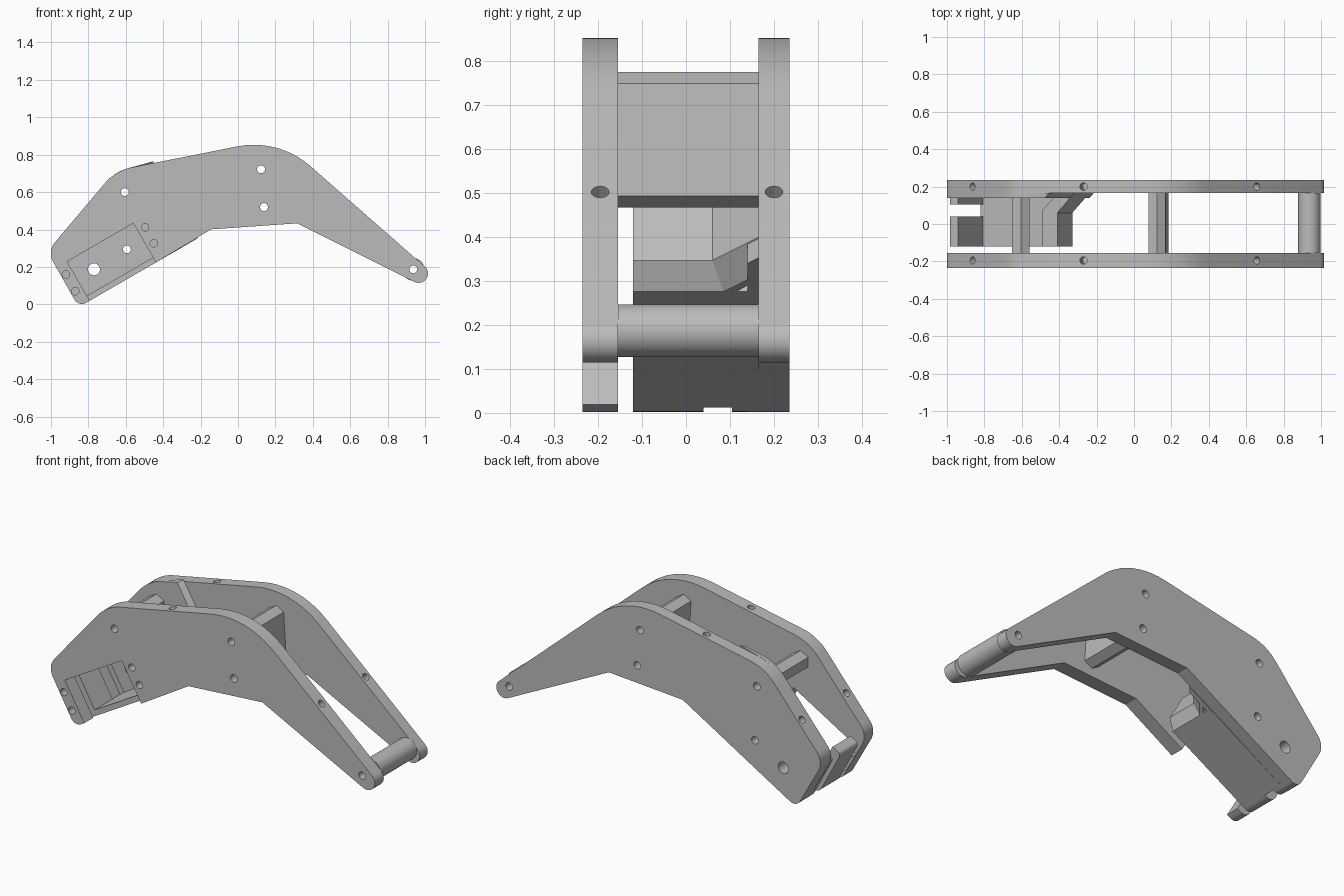
import bpy, bmesh, math
from mathutils import Vector, Matrix

old = bpy.data.objects.get("Cube")
if old:
    bpy.data.objects.remove(old)

grey = bpy.data.materials.new("plain grey")
grey.use_nodes = True
COLOR = (0.5, 0.5, 0.5, 1)
grey.diffuse_color = COLOR
grey.node_tree.nodes["Principled BSDF"].inputs["Base Color"].default_value = COLOR

C, S = math.cos(math.radians(30)), math.sin(math.radians(30))
FRONT, BACK, INNER, INNER_BACK = -0.235, 0.235, -0.155, 0.165


def tilt(d, n):
    """Point in the tilted motor-bay frame (along, up) to x, z."""
    return (C * d - S * n, S * d + C * n)


def rounded(corners, steps=10):
    """Polygon from (x, z[, radius]) corners with filleted corners."""
    pts = []
    for i, c in enumerate(corners):
        p = Vector(c[:2])
        if len(c) < 3:
            pts.append(p)
            continue
        a = (Vector(corners[i - 1][:2]) - p).normalized()
        b = (Vector(corners[(i + 1) % len(corners)][:2]) - p).normalized()
        half = a.angle(b) / 2
        center = p + (a + b).normalized() * c[2] / math.sin(half)
        t = c[2] / math.tan(half)
        u, v = p + a * t - center, p + b * t - center
        sweep = math.pi - 2 * half
        for k in range(steps + 1):
            f = k / steps
            w = u * math.sin((1 - f) * sweep) + v * math.sin(f * sweep)
            pts.append(center + w / math.sin(sweep))
    return pts


def finish(name, bm):
    bmesh.ops.recalc_face_normals(bm, faces=bm.faces)
    mesh = bpy.data.meshes.new(name)
    bm.to_mesh(mesh)
    bm.free()
    mesh.materials.append(grey)
    ob = bpy.data.objects.new(name, mesh)
    bpy.context.scene.collection.objects.link(ob)
    return ob


def loft(name, sections):
    """Solid through matching rings of 3D points."""
    bm = bmesh.new()
    rings = [[bm.verts.new(p) for p in s] for s in sections]
    for r, q in zip(rings, rings[1:]):
        for i in range(len(r)):
            bm.faces.new((r[i - 1], r[i], q[i], q[i - 1]))
    bm.faces.new(rings[0])
    bm.faces.new(rings[-1])
    return finish(name, bm)


def slab(name, pts, y0, y1):
    return loft(name, [[(x, y, z) for x, z in pts] for y in (y0, y1)])


def drill(ob, holes):
    """Cut cylinders given as (centre, axis, radius, length)."""
    bm = bmesh.new()
    for center, axis, r, length in holes:
        rot = Vector(axis).to_track_quat('Z', 'Y').to_matrix().to_4x4()
        bmesh.ops.create_cone(bm, cap_ends=True, segments=24, radius1=r, radius2=r,
                              depth=length, matrix=Matrix.Translation(center) @ rot)
    cutter = finish("cutter", bm)
    cutter.hide_render = True
    mod = ob.modifiers.new("holes", 'BOOLEAN')
    mod.object, mod.solver = cutter, 'EXACT'
    bpy.context.view_layer.update()
    graph = bpy.context.evaluated_depsgraph_get()
    ob.data = bpy.data.meshes.new_from_object(ob.evaluated_get(graph))
    ob.modifiers.clear()
    bpy.data.objects.remove(cutter)


def through(x, z, r=0.021):
    return ((x, 0, z), (0, 1, 0), r, 1)


# Side plate outline, clockwise from the lower left
heel = (*tilt(-0.745, 0.413), 0.045)
shoulder = (-1.02, 0.283, 0.09)
crest = (-0.655, 0.715, 0.255)
outline = [heel, shoulder, crest, (0.217, 0.888, 0.456), (1.29, -0.053, 0.05),
           (0.316, 0.433), (-0.144, 0.401)]
slot = [tilt(d, n) for d, n in ((-0.268, 0.413), (-0.268, 0.655),
                                (-0.677, 0.655), (-0.677, 0.413))]
upper_pin, block_top, block_low, tip = (-0.605, 0.6), (0.123, 0.722), (0.139, 0.52), (0.937, 0.187)
pins = [through(*p) for p in (upper_pin, block_top, block_low, tip)]
bay_screws = [through(x, z, 0.02) for x, z in
              ((-0.497, 0.412), (-0.45, 0.326), (-0.92, 0.16), (-0.87, 0.07))]
motor_holes = [through(-0.594, 0.294), through(-0.77, 0.187, 0.032)]


def edge_holes(y):
    spots = ((-0.865, 0.47, -0.77, 0.637), (-0.27, 0.791, -0.194, 0.981), (0.66, 0.506, 0.653, 0.757))
    return [((x, y, z), (nx, 0, nz), 0.02, 0.16) for x, z, nx, nz in spots]


front_plate = slab("front_plate", rounded(outline + slot), FRONT, INNER)
drill(front_plate, pins + bay_screws + edge_holes(-0.195))
back_plate = slab("back_plate", rounded(outline), INNER_BACK, BACK)
drill(back_plate, pins + motor_holes + edge_holes(0.2))

# Thickened motor pad on the inside of the back plate
pad_outline = rounded([heel, shoulder, crest, (-0.476, 0.752), tilt(-0.035, 0.413)])
flared = [Vector(p) for p in pad_outline]
for p in flared[-2:]:
    p += Vector(tilt(0.025, 0))
pad = loft("motor_pad", [[(x, 0.14, z) for x, z in pad_outline],
                         [(x, INNER_BACK, z) for x, z in flared]])
drill(pad, [pins[0]] + motor_holes)

# Motor bay floor and notched lower end wall
floor = [tilt(d, n) for d, n in ((-0.69, 0.413), (-0.164, 0.413), (-0.164, 0.444), (-0.69, 0.444))]
slab("bay_floor", floor, -0.12, INNER_BACK)
end_profile = rounded([(*tilt(-0.745, 0.413), 0.045), tilt(-0.677, 0.413),
                       tilt(-0.677, 0.71), (*tilt(-0.735, 0.71), 0.02)])
slab("lower_wall_front", end_profile, -0.12, 0.04)
slab("lower_wall_back", end_profile, 0.105, INNER_BACK)

# Upper end wall, flaring into the back plate with a chamfered foot
inner = [(-0.11, INNER_BACK), (-0.204, 0.075), (-0.204, -0.12)]
face = inner + [(-0.112, -0.12), (-0.112, 0.06), (-0.007, INNER_BACK)]
foot = inner + [(-0.164, -0.12), (-0.164, 0.085), (-0.085, INNER_BACK)]


def level(profile, n):
    return [(tilt(d, n)[0], y, tilt(d, n)[1]) for d, y in profile]


loft("upper_wall", [level(foot, 0.413), level(face, 0.465), level(face, 0.626)])


# Spacers between the plates
def hexagon(center, r, ks):
    return [(center[0] + r * math.sin(k * math.pi / 3), center[1] + r * math.cos(k * math.pi / 3))
            for k in ks]


hex_spacer = slab("hex_spacer", hexagon(upper_pin, 0.054, range(6)), INNER, INNER_BACK)
drill(hex_spacer, pins[:1])
block = slab("centre_block", hexagon(block_top, 0.053, (-1, 0, 1)) + hexagon(block_low, 0.053, (2, 3, 4)),
             INNER, INNER_BACK)
drill(block, pins[1:3])
ring = [(tip[0] + 0.06 * math.cos(k * math.pi / 20), tip[1] + 0.06 * math.sin(k * math.pi / 20))
        for k in range(40)]
roller = slab("tip_roller", ring, INNER, INNER_BACK)
drill(roller, pins[3:])

# Smooth curved walls, keep hard edges
for ob in bpy.context.scene.objects:
    ob.select_set(ob.type == 'MESH')
bpy.context.view_layer.objects.active = front_plate
bpy.ops.object.shade_smooth_by_angle(angle=math.radians(25))
